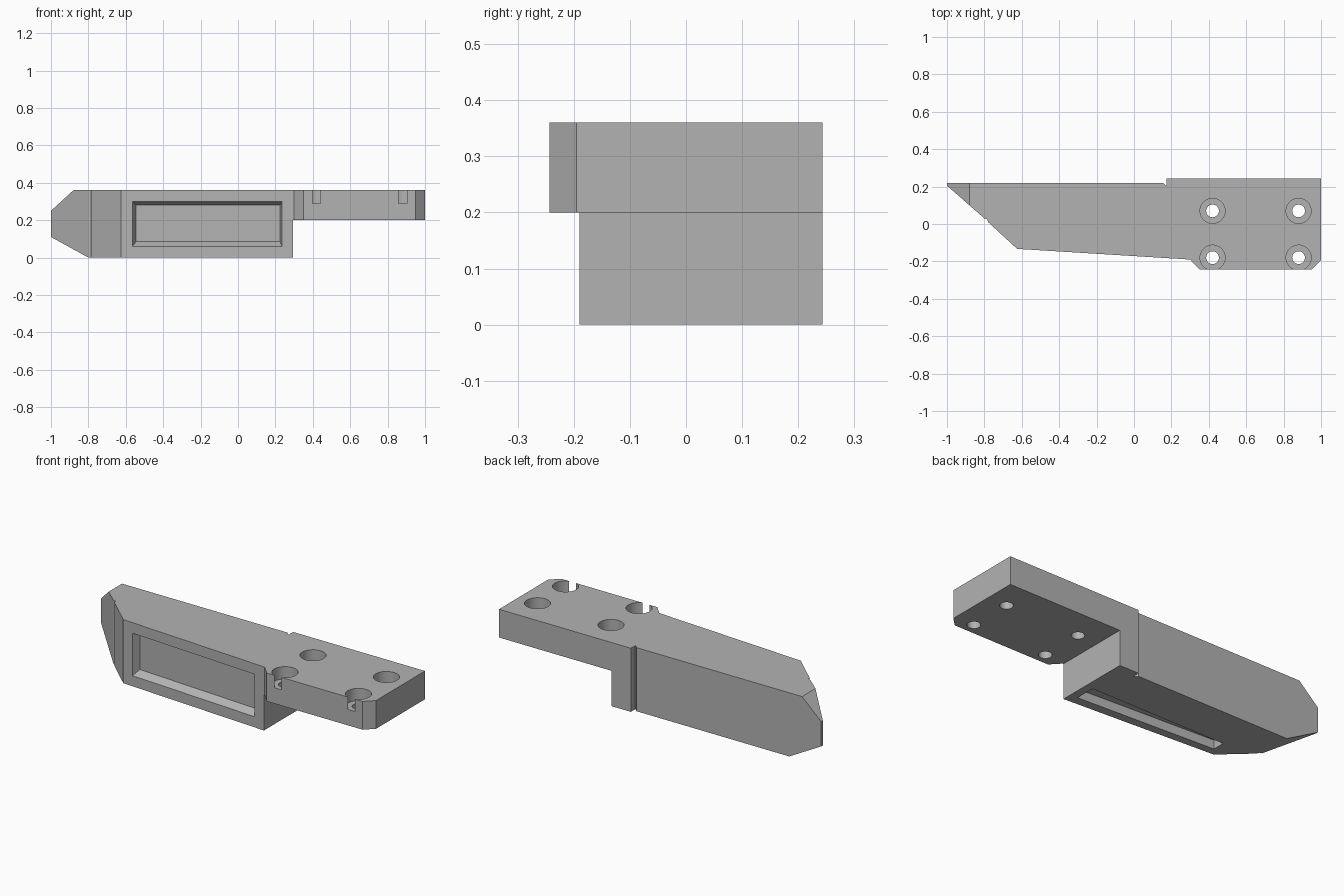
import bpy, bmesh, math

if "Cube" in bpy.data.objects:
    bpy.data.objects.remove(bpy.data.objects["Cube"])

grey = bpy.data.materials.new("plain grey")
grey.diffuse_color = (0.45, 0.45, 0.45, 1)
grey.use_nodes = True
grey.node_tree.nodes["Principled BSDF"].inputs["Base Color"].default_value = grey.diffuse_color


def loft(name, bottom, top):
    """Closed solid between two matching loops of points."""
    bm = bmesh.new()
    a = [bm.verts.new(p) for p in bottom]
    b = [bm.verts.new(p) for p in top]
    bm.faces.new(a)
    bm.faces.new(b)
    n = len(a)
    for i in range(n):
        j = (i + 1) % n
        bm.faces.new((a[i], a[j], b[j], b[i]))
    bmesh.ops.recalc_face_normals(bm, faces=bm.faces)
    mesh = bpy.data.meshes.new(name)
    bm.to_mesh(mesh)
    bm.free()
    obj = bpy.data.objects.new(name, mesh)
    bpy.context.collection.objects.link(obj)
    mesh.materials.append(grey)
    return obj


def prism_z(name, pts, z0, z1):
    return loft(name, [(x, y, z0) for x, y in pts], [(x, y, z1) for x, y in pts])


def cylinder(name, x, y, r, z0, z1, n=48):
    ring = [(x + r * math.cos(math.tau * i / n), y + r * math.sin(math.tau * i / n)) for i in range(n)]
    return prism_z(name, ring, z0, z1)


def cut(obj, cutter, operation="DIFFERENCE"):
    mod = obj.modifiers.new("cut", "BOOLEAN")
    mod.operation, mod.solver, mod.object = operation, "EXACT", cutter
    bpy.context.view_layer.objects.active = obj
    bpy.ops.object.modifier_apply(modifier=mod.name)
    bpy.data.objects.remove(cutter)


# Plan outline with pointed nose, rear notch and chamfered mounting plate
plan = [(-1, 0.22), (-1, 0.205), (-0.88, 0.10), (-0.80, 0.03), (-0.785, 0.025), (-0.78, 0.01),
        (-0.625, -0.133), (0.30, -0.19), (0.35, -0.243), (0.95, -0.243), (1, -0.195),
        (1, 0.243), (0.175, 0.243), (0.175, 0.205), (0.17, 0.205), (0.155, 0.22)]
bracket = prism_z("mounting_bracket", plan, 0, 0.36)

# Side profile: chamfered nose and stepped underside
side = [(-1, 0.11), (-0.80, -0.0), (-0.80, -0.1), (0.295, -0.1), (0.295, 0.20), (1.1, 0.20),
        (1.1, 0.5), (-0.88, 0.5), (-0.88, 0.36), (-1, 0.25)]
cut(bracket, loft("side_cutter", [(x, -0.5, z) for x, z in side],
                  [(x, 0.5, z) for x, z in side]), "INTERSECT")


def front_y(x):
    return -0.133 - 0.057 * (x + 0.625) / 0.925


def pocket_loop(x0, x1, z0, z1, depth):
    return [(x, front_y(x) + depth, z) for x, z in ((x0, z0), (x1, z0), (x1, z1), (x0, z1))]


# Front pocket with sloping walls
cut(bracket, loft("front_pocket_cutter",
                  pocket_loop(-0.575, 0.24, 0.0475, 0.31, -0.02),
                  pocket_loop(-0.545, 0.225, 0.085, 0.28, 0.04)))

# Tapered pocket in the underside
slot = [(-0.59, -0.09), (0.25, -0.135), (0.25, -0.02), (-0.59, -0.02)]
cut(bracket, prism_z("bottom_pocket_cutter", slot, -0.1, 0.05))

# Counterbored screw holes
for x in (0.42, 0.88):
    for y in (0.07, -0.18):
        cut(bracket, cylinder("counterbore_cutter", x, y, 0.067, 0.29, 0.5))
        cut(bracket, cylinder("hole_cutter", x, y, 0.034, 0.1, 0.4))

bpy.ops.object.select_all(action="DESELECT")
bracket.select_set(True)
bpy.context.view_layer.objects.active = bracket
bpy.ops.object.shade_smooth_by_angle(angle=math.radians(20))
